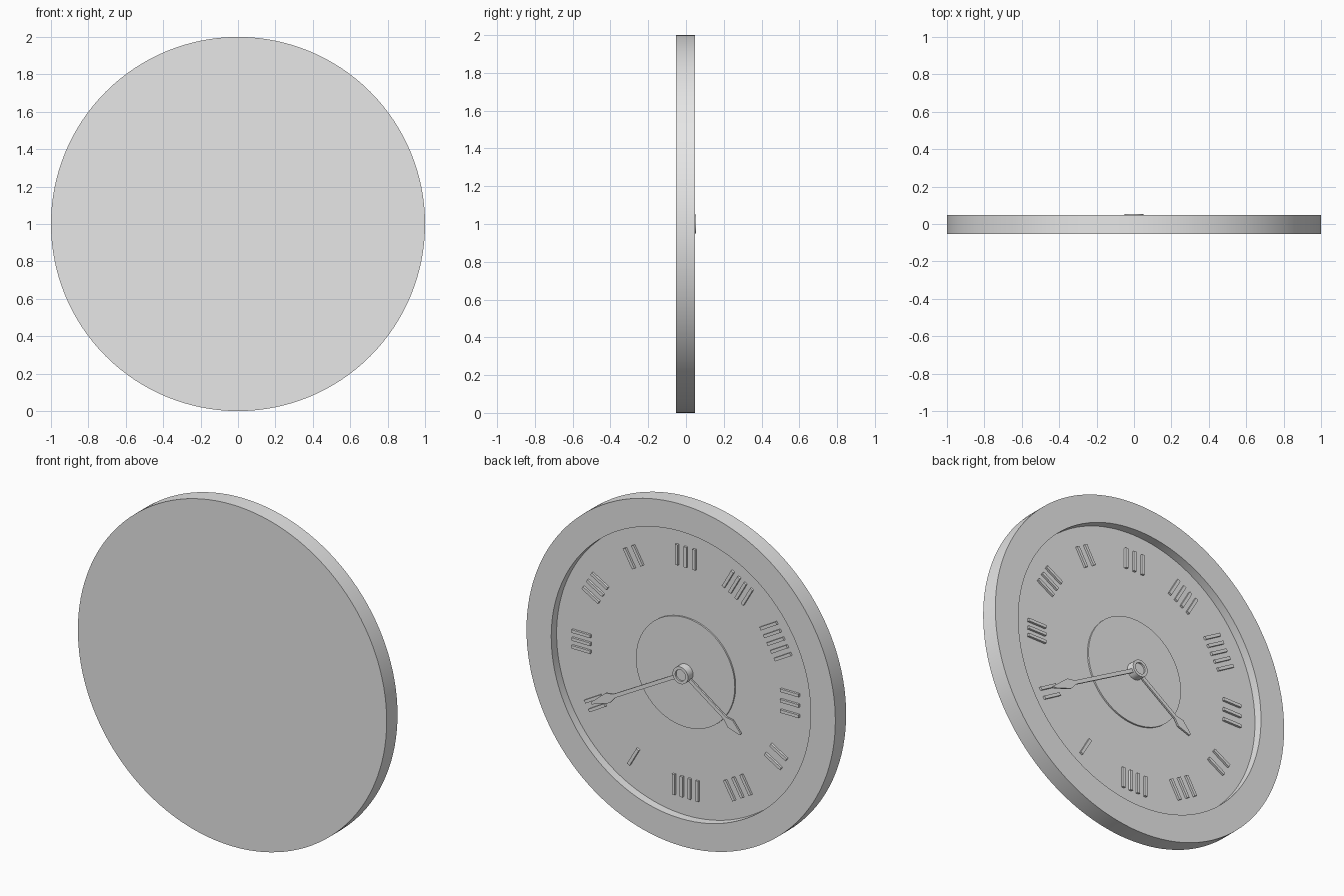
import bpy, bmesh, math
from mathutils import Vector

cube = bpy.data.objects.get("Cube")
if cube:
    bpy.data.objects.remove(cube, do_unlink=True)

grey = bpy.data.materials.new("plain_grey")
grey.use_nodes = True
grey.diffuse_color = (0.8, 0.8, 0.8, 1)
grey.node_tree.nodes["Principled BSDF"].inputs["Base Color"].default_value = (0.8, 0.8, 0.8, 1)

CENTRE = Vector((0, 0, 1))
BACK, RIM, FLOOR = -0.053, 0.047, -0.003


def finish(name, bm, smooth=False):
    bmesh.ops.remove_doubles(bm, verts=bm.verts, dist=1e-5)
    bmesh.ops.recalc_face_normals(bm, faces=bm.faces)
    mesh = bpy.data.meshes.new(name)
    bm.to_mesh(mesh)
    bm.free()
    mesh.materials.append(grey)
    obj = bpy.data.objects.new(name, mesh)
    bpy.context.collection.objects.link(obj)
    if smooth:
        bpy.ops.object.select_all(action="DESELECT")
        obj.select_set(True)
        bpy.context.view_layer.objects.active = obj
        bpy.ops.object.shade_smooth_by_angle(angle=math.radians(30))
    return obj


def lathe(name, profile, steps):
    """Turn (radius, y) points around the clock's axis."""
    bm = bmesh.new()
    verts = [bm.verts.new(CENTRE + Vector((r, y, 0))) for r, y in profile]
    edges = [bm.edges.new(pair) for pair in zip(verts, verts[1:])]
    bmesh.ops.spin(bm, geom=verts + edges, cent=CENTRE, axis=(0, 1, 0),
                   angle=math.tau, steps=steps, use_merge=True)
    return finish(name, bm, smooth=True)


def add_prism(bm, outline, degrees, y0, y1):
    """Extrude a (sideways, outward) outline pointing along a dial angle."""
    t = math.radians(degrees)
    out = Vector((math.sin(t), 0, -math.cos(t)))
    side = Vector((math.cos(t), 0, math.sin(t)))
    verts = [bm.verts.new(CENTRE + side * a + out * r + Vector((0, y0, 0)))
             for a, r in outline]
    face = bm.faces.new(verts)
    moved = bmesh.ops.extrude_face_region(bm, geom=[face], use_keep_orig=True)["geom"]
    bmesh.ops.translate(bm, vec=(0, y1 - y0, 0),
                        verts=[v for v in moved if isinstance(v, bmesh.types.BMVert)])


def hand(name, degrees, start, widest, tip, y0, y1):
    """Slim stem ending in a pointed arrowhead."""
    half, head = 0.011, 0.029
    right = [(half, 0.03), (half, start), (head, widest), (0.006, tip)]
    bm = bmesh.new()
    add_prism(bm, right + [(-a, r) for a, r in reversed(right)], degrees, y0, y1)
    return finish(name, bm)


# Case with raised rim and sunken dial, all one turned solid
lathe("clock_case", [(0, BACK), (1, BACK), (1, RIM), (0.84, RIM),
                     (0.84, FLOOR), (0, FLOOR)], 128)

# Raised disc in the middle of the dial
lathe("centre_disc", [(0.32, FLOOR), (0.32, 0.006), (0, 0.006)], 96)

# Hub with a shallow round recess
lathe("hand_hub", [(0.05, FLOOR), (0.05, 0.053), (0.033, 0.053),
                   (0.033, 0.043), (0, 0.043)], 48)

# Hour markers: groups of raised radial bars, (bar count, group width)
groups = [(1, 0.02), (2, 0.07), (3, 0.11), (3, 0.13), (2, 0.08), (3, 0.13),
          (4, 0.16), (5, 0.20), (3, 0.14), (2, 0.09), (3, 0.14), (4, 0.17)]
bar = 0.009
bm = bmesh.new()
for hour, (count, width) in enumerate(groups, start=1):
    for i in range(count):
        a = (i / (count - 1) - 0.5) * (width - 2 * bar) if count > 1 else 0
        add_prism(bm, [(a - bar, 0.615), (a + bar, 0.615),
                       (a + bar, 0.735), (a - bar, 0.735)], hour * 30, FLOOR, 0.01)
finish("hour_markers", bm)

# Hands
hand("hour_hand", 305, 0.33, 0.37, 0.45, 0.016, 0.026)
hand("minute_hand", 61, 0.50, 0.55, 0.67, 0.03, 0.04)
